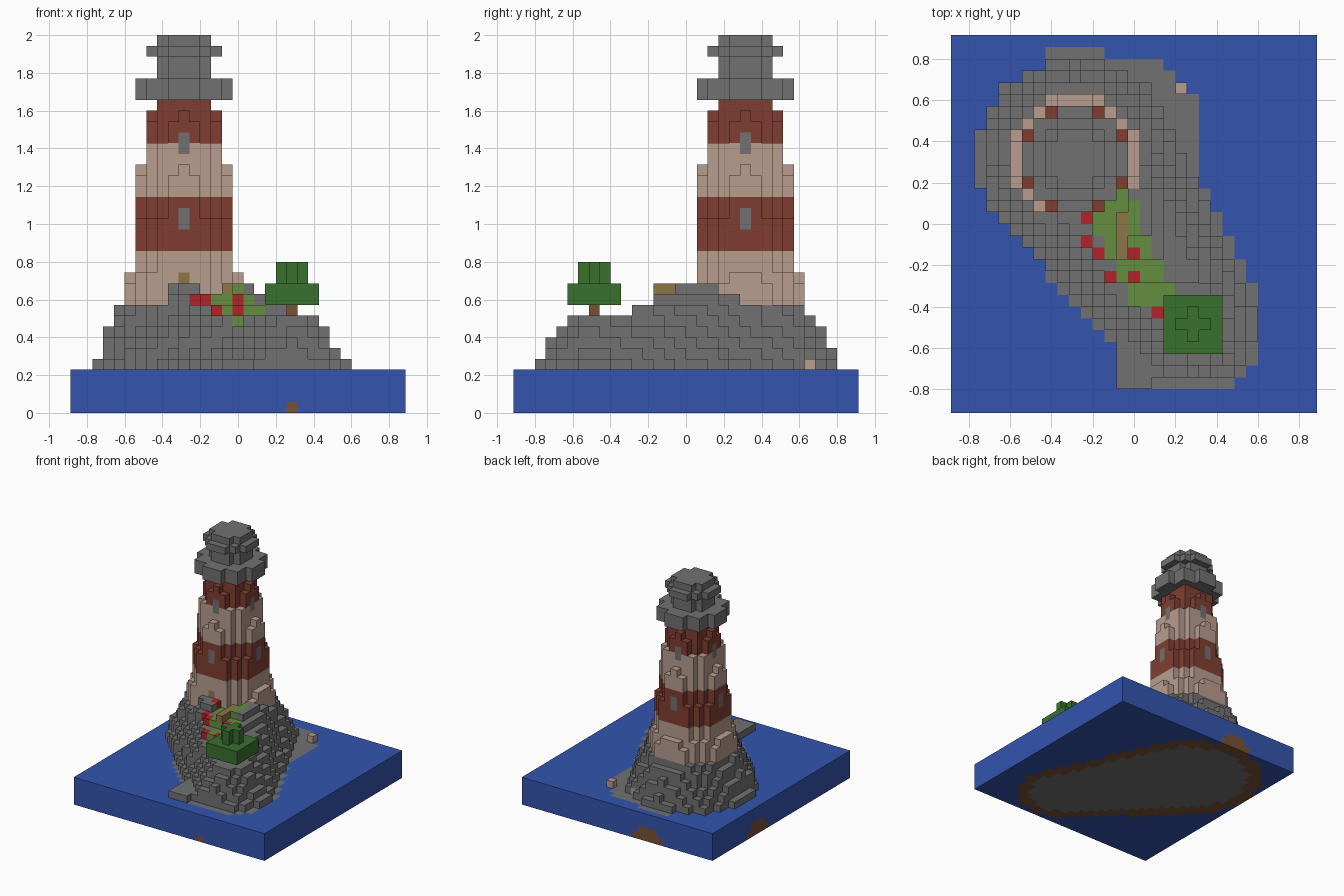
import bpy, bmesh, math, random
from mathutils import Vector

if "Cube" in bpy.data.objects:
    bpy.data.objects.remove(bpy.data.objects["Cube"], do_unlink=True)

random.seed(4)
NX, NY, SEA_TOP = 31, 32, 4
UNIT = 2 / 35
TOWER = Vector((10, 21))
TREE = Vector((20, 7))

COLOURS = {
    "stone grey": (0.165, 0.165, 0.165),
    "sea blue": (0.033, 0.09, 0.43),
    "brick red": (0.216, 0.048, 0.032),
    "pale plaster": (0.479, 0.337, 0.275),
    "leaf green": (0.041, 0.162, 0.026),
    "grass green": (0.127, 0.275, 0.053),
    "flower red": (0.434, 0.017, 0.021),
    "path tan": (0.262, 0.181, 0.065),
    "earth brown": (0.188, 0.084, 0.034),
}


def make_material(name, rgb):
    mat = bpy.data.materials.new(name)
    mat.use_nodes = True
    mat.diffuse_color = (*rgb, 1)
    mat.node_tree.nodes["Principled BSDF"].inputs["Base Color"].default_value = (*rgb, 1)
    return mat


MATERIALS = {n: make_material(n, c) for n, c in COLOURS.items()}
grid = {}  # (i, j, k) -> (part name, colour)


def put(i, j, k, part, colour):
    grid[i, j, k] = (part, colour)


def disc(part, colour, layers, r2):
    """Stack of round voxel layers on the tower axis."""
    for k in layers:
        for a in range(-5, 6):
            for b in range(-5, 6):
                if a * a + b * b <= r2:
                    put(int(TOWER.x) + a, int(TOWER.y) + b, k, part, colour)


def ridge(i, j):
    """Depth inside the tapered island outline, and position along it."""
    axis = TREE - TOWER
    p = Vector((i, j)) - TOWER
    t = min(1, max(0, p.dot(axis) / axis.length_squared))
    return 8.5 - 3.3 * t - (p - axis * t).length, t


def ceiling(i, j):
    """Highest rock level allowed at a column."""
    if j < 19:
        top = min(12, max(9, 9 + (j - 9) // 2))
    else:
        top = 11 if j < 23 else 10
    if i < 9 or i > 17:
        top = min(top, 10)
    elif i in (12, 13, 14, 17):
        top = min(top, 11)
    return top


def is_grass(i, j):
    return (9 <= j <= 17 and abs(i - 13 - (17 - j) * 0.44) <= 2) or (i, j) == (14, 18)


FLOWERS = {(11, 16), (11, 14), (12, 13), (15, 13), (13, 11), (15, 11), (17, 8)}
SHELLS = {(19, 27), (15, 27)}

# Sea slab, sea bed and rocky island
for i in range(NX):
    for j in range(NY):
        d, t = ridge(i, j)
        shore = (14 <= i <= 20 and 14 <= j < 30 and i + j <= 46) or (d > -0.75 and i >= 8)
        for k in range(SEA_TOP):
            if d > 0 or (k == SEA_TOP - 1 and shore):
                put(i, j, k, "rock_island", "stone grey")
            elif d > -1.8 + 0.22 * k and k < SEA_TOP - 1:
                put(i, j, k, "sea_bed", "earth brown")
            else:
                put(i, j, k, "sea_slab", "sea blue")
        if d <= 0 or j < 3:
            continue
        rough = 0 if is_grass(i, j) else random.uniform(-0.35, 0.35)
        height = SEA_TOP + max(1, int((2 - 0.5 * t) * d + 1 + rough))
        height = min(height, ceiling(i, j))
        for k in range(SEA_TOP, height):
            put(i, j, k, "rock_island", "stone grey")
        if (i, j) in FLOWERS:
            put(i, j, height - 1, "flowers", "flower red")
        elif is_grass(i, j):
            put(i, j, height - 1, "grass", "grass green")

for i, j in SHELLS:
    put(i, j, SEA_TOP, "shore_blocks", "pale plaster")

# Jetty and path beam
for i in range(14, 17):
    for j in range(2, 7):
        put(i, j, SEA_TOP, "jetty", "stone grey")
for j in range(13, 17):
    put(14, j, 11, "path", "path tan")


# Tower, narrowing upward in painted bands
def band(k):
    return "pale plaster" if k < 15 or 20 <= k < 25 else "brick red"


def radius2(k):
    for top, r2 in ((17, 20), (21, 17), (22, 16), (24, 13), (26, 10), (27, 9)):
        if k <= top:
            return r2
    return 8


for k in range(10, 29):
    disc("tower", band(k), [k], radius2(k))

# Wide footing, open on the entrance side
for k in range(10, 13):
    for a in range(-5, 6):
        for b in range(-4, 6):
            i, j = int(TOWER.x) + a, int(TOWER.y) + b
            inside = a * a + b * b <= (29 if k < 12 else 26)
            if inside and not (i > 12 and j < 19):
                put(i, j, k, "tower", "pale plaster")

# Windows on four sides and the door
for levels, r in (((17, 18), 4), ((24, 25), 3)):
    for k in levels:
        for a, b in ((r, 0), (-r, 0), (0, r), (0, -r)):
            put(int(TOWER.x) + a, int(TOWER.y) + b, k, "windows", "stone grey")
for k in (11, 12):
    put(10, 17, k, "door", "path tan")

# Gallery, lantern room and roof
disc("gallery", "stone grey", (29, 30), 18)
disc("lantern_room", "stone grey", (31, 32), 5)
disc("roof", "stone grey", (33,), 10)
disc("roof_cap", "stone grey", (34,), 5)

# Tree
put(20, 7, 9, "tree_trunk", "earth brown")
for a in range(-2, 3):
    for b in range(-2, 3):
        for k in (10, 11):
            put(20 + a, 7 + b, k, "tree_crown", "leaf green")
        if abs(a) + abs(b) <= 1:
            for k in (12, 13):
                put(20 + a, 7 + b, k, "tree_crown", "leaf green")


# Turn the blocks into one shell mesh per part, skipping hidden faces
def build(part):
    cells = {c: v[1] for c, v in grid.items() if v[0] == part}
    used = sorted(set(cells.values()))
    bm = bmesh.new()
    corners = {}

    def corner(p):
        if p not in corners:
            corners[p] = bm.verts.new(((p[0] - NX / 2) * UNIT, (p[1] - NY / 2) * UNIT, p[2] * UNIT))
        return corners[p]

    for cell, colour in cells.items():
        for axis in range(3):
            u, v = (axis + 1) % 3, (axis + 2) % 3
            for side in (0, 1):
                beyond = list(cell)
                beyond[axis] += 2 * side - 1
                if tuple(beyond) in grid:
                    continue
                loop = []
                for du, dv in ((0, 0), (1, 0), (1, 1), (0, 1)):
                    p = list(cell)
                    p[axis] += side
                    p[u] += du
                    p[v] += dv
                    loop.append(corner(tuple(p)))
                face = bm.faces.new(loop if side else loop[::-1])
                face.material_index = used.index(colour)
    mesh = bpy.data.meshes.new(part)
    bm.to_mesh(mesh)
    bm.free()
    for colour in used:
        mesh.materials.append(MATERIALS[colour])
    bpy.context.collection.objects.link(bpy.data.objects.new(part, mesh))


for part in sorted({v[0] for v in grid.values()}):
    build(part)
